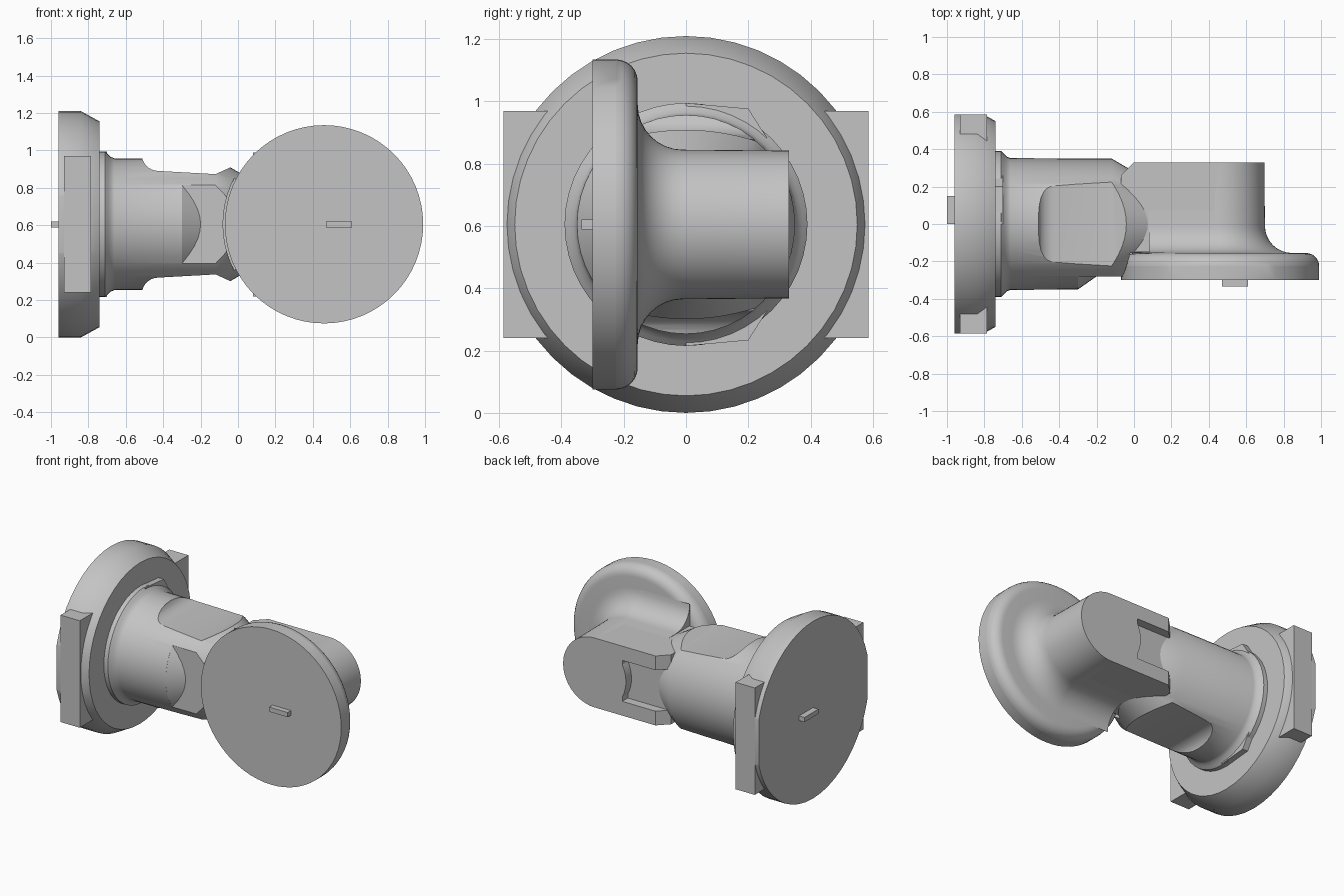
import bpy, bmesh, math

old = bpy.data.objects.get("Cube")
if old:
    bpy.data.objects.remove(old)

MID = 0.605      # height of the shaft axis
DISC_X = 0.46    # centre of the front disc

grey = bpy.data.materials.new("plain grey")
grey.use_nodes = True
COLOUR = (0.55, 0.55, 0.55, 1)
grey.diffuse_color = COLOUR
grey.node_tree.nodes["Principled BSDF"].inputs["Base Color"].default_value = COLOUR


def finish(name, bm):
    bmesh.ops.recalc_face_normals(bm, faces=bm.faces)
    mesh = bpy.data.meshes.new(name)
    bm.to_mesh(mesh)
    bm.free()
    mesh.materials.append(grey)
    obj = bpy.data.objects.new(name, mesh)
    obj.location.z = MID
    bpy.context.collection.objects.link(obj)
    return obj


def revolve(name, profile, axis, sides=48):
    """Turn (position, radius) pairs around the shaft (x) or disc (y) axis."""
    bm = bmesh.new()
    rings = []
    for a, r in profile:
        ring = []
        for i in range(sides):
            t = 2 * math.pi * i / sides
            u, v = r * math.cos(t), r * math.sin(t)
            ring.append(bm.verts.new((a, u, v) if axis == "x" else (DISC_X + u, a, v)))
        rings.append(ring)
    for p, q in zip(rings, rings[1:]):
        for i in range(sides):
            j = (i + 1) % sides
            bm.faces.new((p[i], p[j], q[j], q[i]))
    bm.faces.new(rings[0])
    bm.faces.new(rings[-1])
    return finish(name, bm)


def prism(name, points, axis, lo, hi):
    """Extrude an outline along one axis."""
    bm = bmesh.new()
    place = {"x": lambda a, b, d: (d, a, b),
             "y": lambda a, b, d: (a, d, b),
             "z": lambda a, b, d: (a, b, d)}[axis]
    ends = [[bm.verts.new(place(a, b, d)) for a, b in points] for d in (lo, hi)]
    for i in range(len(points)):
        j = (i + 1) % len(points)
        bm.faces.new((ends[0][i], ends[0][j], ends[1][j], ends[1][i]))
    for end in ends:
        bm.faces.new(end)
    return finish(name, bm)


def box(name, x, y, z):
    return prism(name, [(x[0], y[0]), (x[1], y[0]), (x[1], y[1]), (x[0], y[1])], "z", *z)


def cut(obj, cutter):
    mod = obj.modifiers.new("cut", "BOOLEAN")
    mod.operation = "DIFFERENCE"
    mod.solver = "EXACT"
    mod.object = cutter
    bpy.context.view_layer.objects.active = obj
    bpy.ops.object.modifier_apply(modifier=mod.name)
    bpy.data.objects.remove(cutter)


def arc(cx, cy, r, start, end, steps=7):
    angles = [math.radians(start + (end - start) * i / steps) for i in range(steps + 1)]
    return [(cx + r * math.cos(t), cy + r * math.sin(t)) for t in angles]


def mirrored(half):
    return half + [(-a, b) for a, b in reversed(half)]


# Wall flange, trimmed at both sides
flange = revolve("flange", [(-0.96, 0.605), (-0.84, 0.605), (-0.74, 0.55)], "x")
for s in (-1, 1):
    cut(flange, box("trim", (-1.1, 0), sorted((s * 0.585, s * 0.8)), (-0.5, 0.5)))
    box("left_lug" if s < 0 else "right_lug", (-0.93, -0.785),
        sorted((s * 0.43, s * 0.586)), (-0.365, 0.365))
box("flange_pin", (-1.0, -0.95), (0.0, 0.15), (-0.016, 0.016))

# Collar with two corners on its back edge
collar = [(0, 0.39), (0.2, 0.372), (0.31, 0.2)]
prism("collar_corners", collar + [(y, -z) for y, z in reversed(collar)], "x", -0.75, -0.70)

# Shaft with collar, root fillet and conical tip
root = [(-0.75, 0.39), (-0.71, 0.39), (-0.695, 0.375), (-0.68, 0.36), (-0.66, 0.352)]
shaft = revolve("shaft", root + [(-0.12, 0.35), (0.1, 0.222)], "x")

# Front relief with a conical shoulder
relief = box("relief", (-0.3, 0.2), (-0.5, -0.28), (-0.4, 0.4))
cut(relief, revolve("shoulder", [(-0.4, 0.42), (-0.2, 0.28), (-0.1, 0.21)], "x"))
cut(shaft, relief)

# Wrench flats on top and bottom
flat = arc(-0.425, 0.375, 0.09, 180, 270) + [(-0.12, 0.268), (-0.03, 0.309), (0, 0.5), (-0.515, 0.5)]
for s in (-1, 1):
    cut(shaft, prism("flat", [(x, s * z) for x, z in flat], "y", -0.5, 0.5))

# Clearance around the disc
cut(shaft, revolve("clearance", [(-0.5, 0.54), (-0.155, 0.54)], "y", 64))

# Disc blending into a round boss
fillet = [(y, r) for r, y in arc(0.385, -0.01, 0.145, 270, 180, 8)]
disc = [(-0.3, 0.53), (-0.225, 0.53)] + [(y, r) for r, y in arc(0.46, -0.225, 0.07, 0, 90, 6)]
revolve("disc", disc + fillet + [(0.33, 0.237)], "y", 64)
box("disc_pin", (0.47, 0.61), (-0.335, -0.29), (-0.016, 0.016))

# Arm joining the boss to the shaft, chamfered and slotted at the back
arm = box("arm", (-0.07, DISC_X), (-0.15, 0.33), (-0.237, 0.237))
cut(arm, prism("chamfer", [(-0.2, 0.26), (-0.07, 0.26), (0, 0.33), (0, 0.5), (-0.2, 0.5)],
               "z", -0.4, 0.4))
cut(arm, box("slot", (-0.2, 0.25), (0.27, 0.5), (-0.14, 0.14)))

# Fillets along both sides of the arm
web = [(r, y) for y, r in fillet] + [(0.236, 0.1)]
bm_points = [(y, z) for z, y in mirrored(web)]
prism("arm_fillet", bm_points, "x", 0.08, DISC_X)

# Smooth shading with sharp edges kept
for obj in bpy.context.collection.objects:
    if obj.type == "MESH" and grey.name in obj.data.materials:
        bpy.ops.object.select_all(action="DESELECT")
        obj.select_set(True)
        bpy.context.view_layer.objects.active = obj
        bpy.ops.object.shade_smooth_by_angle(angle=math.radians(30))
